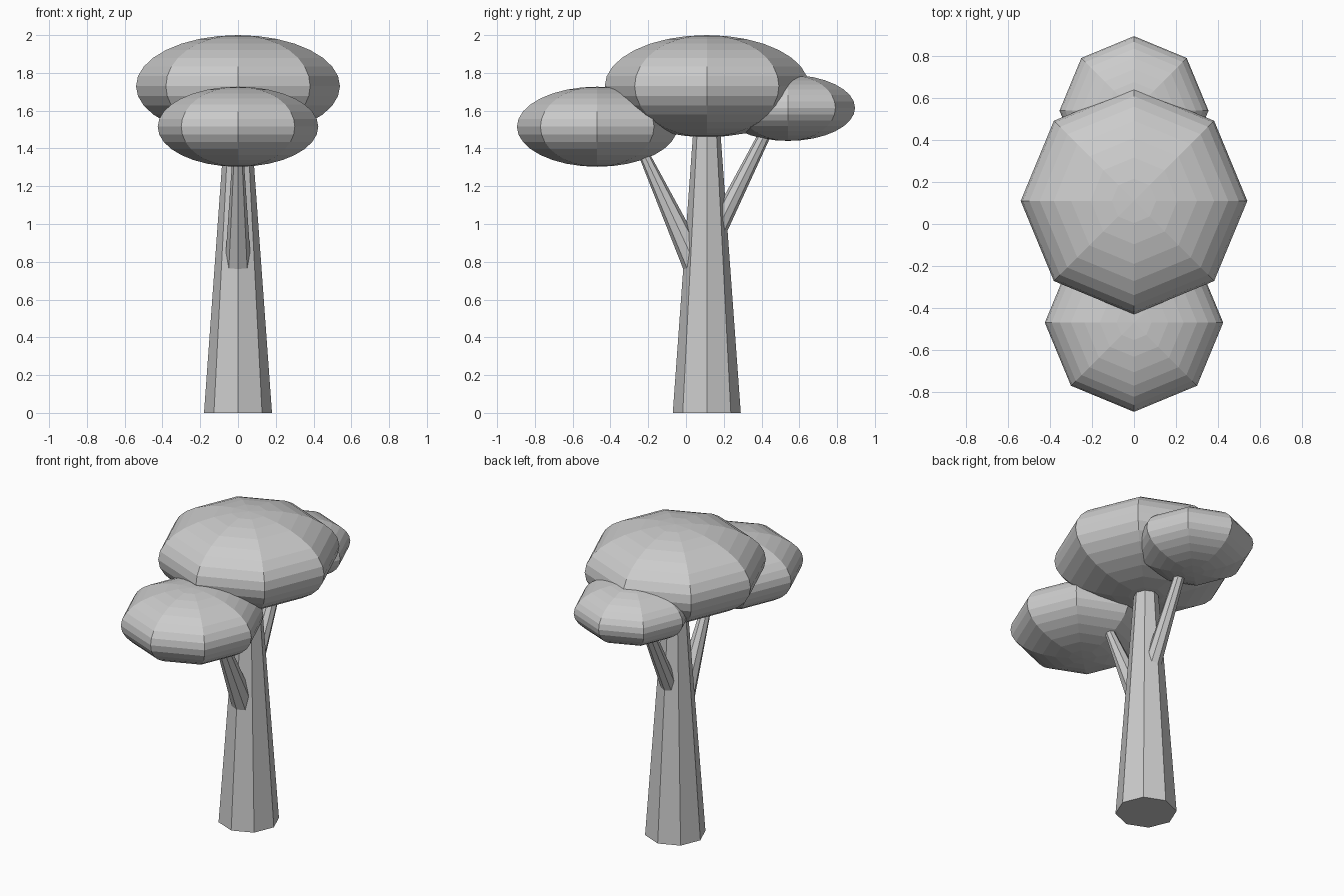
import bpy, bmesh
from mathutils import Matrix, Vector

if "Cube" in bpy.data.objects:
    bpy.data.objects.remove(bpy.data.objects["Cube"])


def add_object(name, bm):
    mesh = bpy.data.meshes.new(name)
    bm.to_mesh(mesh)
    bm.free()
    obj = bpy.data.objects.new(name, mesh)
    bpy.context.collection.objects.link(obj)
    return obj


def limb(name, start, end, r_start, r_end, sides):
    """Tapered faceted cylinder between two points."""
    a, b = Vector(start), Vector(end)
    axis = b - a
    turn = axis.to_track_quat('Z', 'Y').to_matrix().to_4x4()
    bm = bmesh.new()
    bmesh.ops.create_cone(bm, cap_ends=True, segments=sides,
                          radius1=r_start, radius2=r_end, depth=axis.length,
                          matrix=Matrix.Translation((a + b) / 2) @ turn)
    return add_object(name, bm)


def foliage(name, y, z, radius, half_height):
    """Flattened eight-sided ball of leaves."""
    bm = bmesh.new()
    bmesh.ops.create_uvsphere(
        bm, u_segments=8, v_segments=16, radius=1,
        matrix=Matrix.Translation((0, y, z))
        @ Matrix.Diagonal((radius, radius, half_height, 1)))
    return add_object(name, bm)


# Trunk and its two branches
limb("trunk", (0, 0.11, 0), (0, 0.11, 1.6), 0.18, 0.064, 8)
limb("front_branch", (0, 0.08, 0.72), (0, -0.27, 1.47), 0.073, 0.022, 8)
limb("back_branch", (0, 0.115, 0.87), (0, 0.455, 1.55), 0.056, 0.03, 8)

# Leaf crowns
foliage("main_crown", 0.11, 1.73, 0.54, 0.27)
foliage("front_crown", -0.47, 1.515, 0.425, 0.212)
foliage("back_crown", 0.54, 1.615, 0.355, 0.175)
